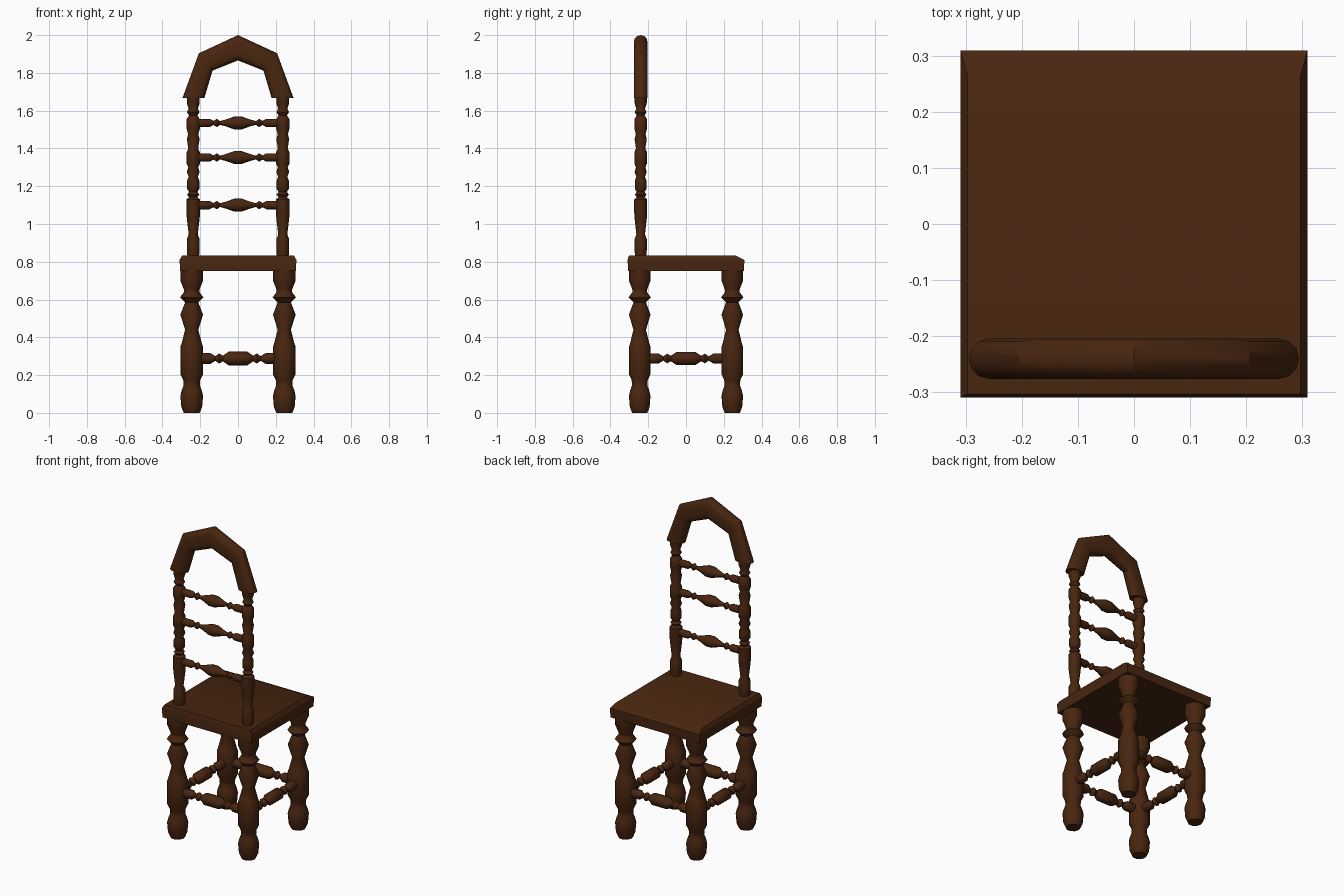
import bpy, bmesh, math
from mathutils import Vector, Matrix

if "Cube" in bpy.data.objects:
    bpy.data.objects.remove(bpy.data.objects["Cube"])

wood = bpy.data.materials.new("dark_brown_wood")
wood.diffuse_color = (0.065, 0.019, 0.005, 1)
wood.use_nodes = True
wood.node_tree.nodes["Principled BSDF"].inputs["Base Color"].default_value = wood.diffuse_color


def finish(name, bm, angle=45):
    bmesh.ops.recalc_face_normals(bm, faces=bm.faces[:])
    me = bpy.data.meshes.new(name)
    bm.to_mesh(me)
    bm.free()
    me.materials.append(wood)
    ob = bpy.data.objects.new(name, me)
    bpy.context.collection.objects.link(ob)
    bpy.ops.object.select_all(action='DESELECT')
    ob.select_set(True)
    bpy.context.view_layer.objects.active = ob
    bpy.ops.object.shade_smooth_by_angle(angle=math.radians(angle))
    return ob


def loft(name, rings, angle=45):
    """Skin a list of equal-length point rings and cap both ends."""
    bm = bmesh.new()
    vs = [[bm.verts.new(p) for p in r] for r in rings]
    n = len(vs[0])
    for a, b in zip(vs, vs[1:]):
        for i in range(n):
            j = (i + 1) % n
            bm.faces.new((a[i], a[j], b[j], b[i]))
    bm.faces.new(vs[0])
    bm.faces.new(vs[-1])
    return finish(name, bm, angle)


def turned(name, profile, loc, axis='Z', sides=10):
    """Lathe (position, radius) pairs along an axis."""
    rot = {'Z': Matrix.Identity(3),
           'X': Matrix.Rotation(math.pi / 2, 3, 'Y'),
           'Y': Matrix.Rotation(-math.pi / 2, 3, 'X')}[axis]
    rings = []
    for h, r in profile:
        ring = []
        for i in range(sides):
            t = 2 * math.pi * i / sides
            ring.append(Vector(loc) + rot @ Vector((r * math.cos(t), r * math.sin(t), h)))
        rings.append(ring)
    return loft(name, rings)


def mirrored(half):
    return [(-h, r) for h, r in half] + [(h, r) for h, r in reversed(half) if h > 0]


# Seat slab with eased top edge, wider slope on the +y side
def rect(x, y0, y1, z):
    return [(-x, y0, z), (x, y0, z), (x, y1, z), (-x, y1, z)]

loft("seat", [rect(0.307, -0.307, 0.307, 0.752), rect(0.309, -0.309, 0.309, 0.81),
              rect(0.297, -0.303, 0.265, 0.832)], 30)

# Turned legs
leg = [(0, 0.042), (0.03, 0.055), (0.09, 0.06), (0.12, 0.053), (0.145, 0.043),
       (0.175, 0.045), (0.205, 0.06), (0.35, 0.06), (0.37, 0.053), (0.44, 0.035),
       (0.52, 0.06), (0.585, 0.035), (0.612, 0.062), (0.64, 0.04), (0.655, 0.042),
       (0.70, 0.06), (0.755, 0.06)]
for sx, a in ((-1, "left"), (1, "right")):
    for sy, b in ((-1, "front"), (1, "back")):
        turned(f"{b}_{a}_leg", leg, (0.245 * sx, 0.245 * sy, 0))

# Stretchers between the legs
stretcher = mirrored([(0.215, 0.02), (0.195, 0.028), (0.145, 0.028), (0.12, 0.012),
                      (0.10, 0.027), (0.08, 0.015), (0.05, 0.036)])
for s, a, b in ((-1, "front", "left"), (1, "back", "right")):
    turned(f"{a}_stretcher", stretcher, (0, 0.245 * s, 0.288), 'X')
    turned(f"{b}_stretcher", stretcher, (0.245 * s, 0, 0.288), 'Y')

# Turned backrest posts
BY = -0.24
post = [(0.82, 0.030), (0.86, 0.034), (0.92, 0.034), (0.945, 0.024), (1.03, 0.034),
        (1.06, 0.036), (1.13, 0.036), (1.142, 0.022), (1.155, 0.032), (1.17, 0.022),
        (1.185, 0.032), (1.23, 0.032), (1.25, 0.024), (1.275, 0.034), (1.30, 0.026),
        (1.32, 0.035), (1.38, 0.035), (1.40, 0.026), (1.45, 0.034), (1.475, 0.027),
        (1.505, 0.035), (1.555, 0.035), (1.575, 0.022), (1.592, 0.033), (1.61, 0.024),
        (1.64, 0.034), (1.69, 0.034)]
for s, a in ((-1, "left"), (1, "right")):
    turned(f"{a}_back_post", post, (0.237 * s, BY, 0))

# Three turned rungs
rung = mirrored([(0.225, 0.022), (0.15, 0.022), (0.13, 0.011), (0.112, 0.022),
                 (0.095, 0.010), (0.065, 0.018), (0.02, 0.034)])
for i, z in enumerate((1.10, 1.352, 1.535)):
    turned(f"back_rung_{i + 1}", rung, (0, BY, z), 'X')

# Arched crest: rounded flat section swept between inner and outer corners
inner = [(-0.178, 1.667), (-0.135, 1.812), (0, 1.866), (0.135, 1.812), (0.178, 1.667)]
outer = [(-0.294, 1.667), (-0.207, 1.904), (0, 2.0), (0.207, 1.904), (0.294, 1.667)]
rings = []
for p, q in zip(inner, outer):
    p, q = Vector(p), Vector(q)
    c, d = (p + q) / 2, (q - p).normalized()
    flat = (q - p).length / 2 - 0.036
    ring = []
    for k in range(14):
        t = math.pi * (k % 7) / 6
        side = 1 if k < 7 else -1
        w = c + d * side * (flat + 0.036 * math.sin(t))
        ring.append((w.x, BY + side * 0.036 * math.cos(t), w.y))
    rings.append(ring)
loft("crest_arch", rings, 35)
